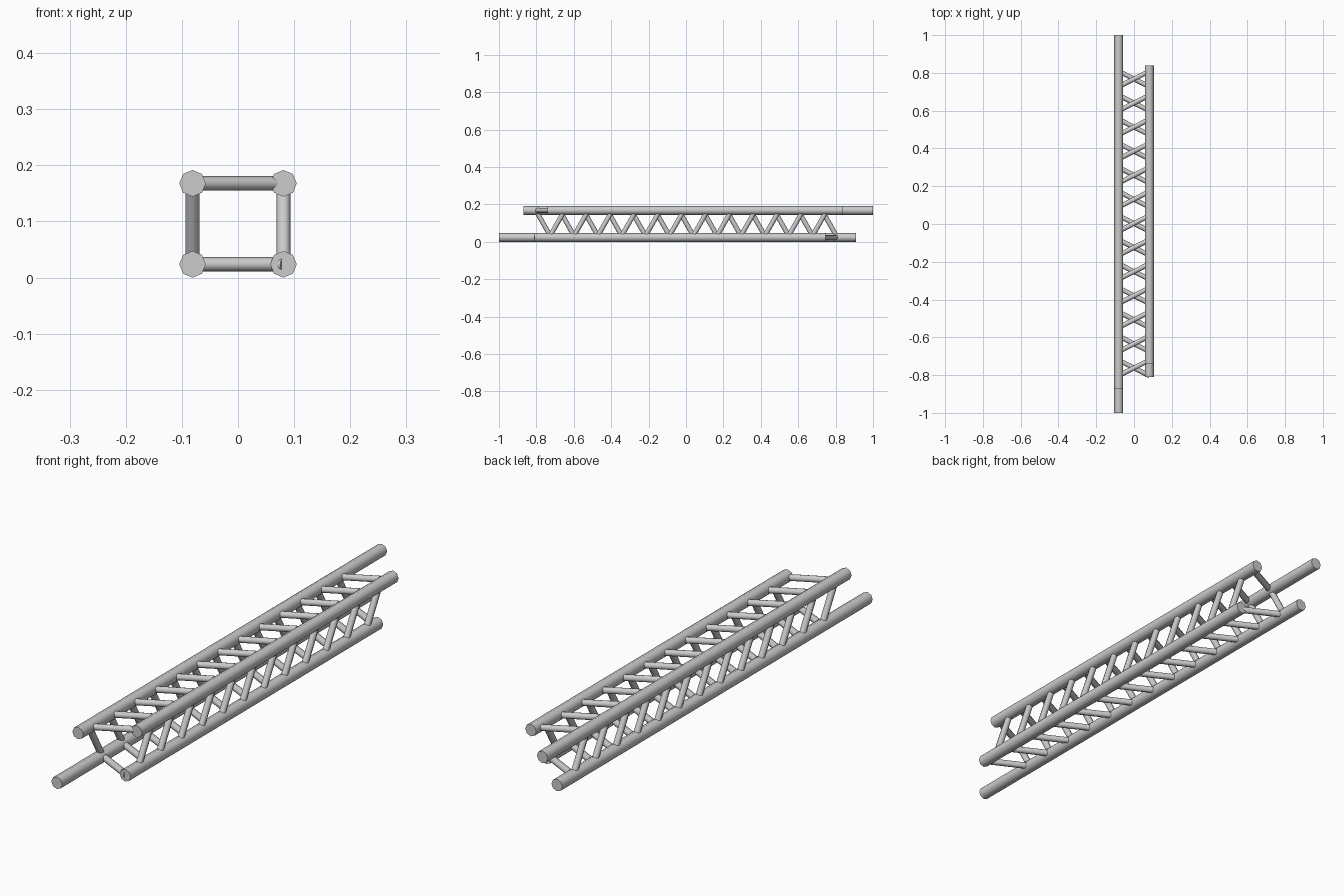
import bpy
from math import radians
from mathutils import Vector

if "Cube" in bpy.data.objects:
    bpy.data.objects.remove(bpy.data.objects["Cube"])

X = 0.081             # chord offset from the centre line
LOW, HIGH = 0.0237, 0.168
CHORD_R, BRACE_R = 0.0237, 0.0127
STEP = 0.1275         # spacing of the diagonals
RUN = 0.041           # half the length each diagonal covers along y


def tube(name, a, b, r):
    """Eight-sided smooth tube from a to b with flat ends."""
    a, b = Vector(a), Vector(b)
    bpy.ops.mesh.primitive_cylinder_add(vertices=8, radius=r, depth=(b - a).length,
                                        location=(a + b) / 2)
    ob = bpy.context.object
    ob.rotation_euler = (b - a).to_track_quat('Z', 'Y').to_euler()
    ob.name = name
    bpy.ops.object.shade_smooth_by_angle(angle=radians(60))
    return ob


# four long chords with staggered broken ends
for name, x, z, y0, y1 in (
        ("upper_left_chord", -X, HIGH, -0.87, 1.0),
        ("lower_left_chord", -X, LOW, -1.0, 0.91),
        ("upper_right_chord", X, HIGH, -0.74, 0.84),
        ("lower_right_chord", X, LOW, -0.81, 0.745)):
    tube(name, (x, y0, z), (x, y1, z), CHORD_R)

# parallel diagonals on each face: near corner, far corner, first centre, count
for name, (x0, z0), (x1, z1), start, count in (
        ("top_brace", (-X, HIGH), (X, HIGH), -0.762, 13),
        ("bottom_brace", (X, LOW), (-X, LOW), -0.762, 13),
        ("left_brace", (-X, HIGH), (-X, LOW), -0.762, 13),
        ("right_brace", (X, LOW), (X, HIGH), -0.69, 12)):
    for i in range(count):
        y = start + i * STEP
        tube(f"{name}_{i + 1}", (x0, y - RUN, z0), (x1, y + RUN, z1), BRACE_R)
